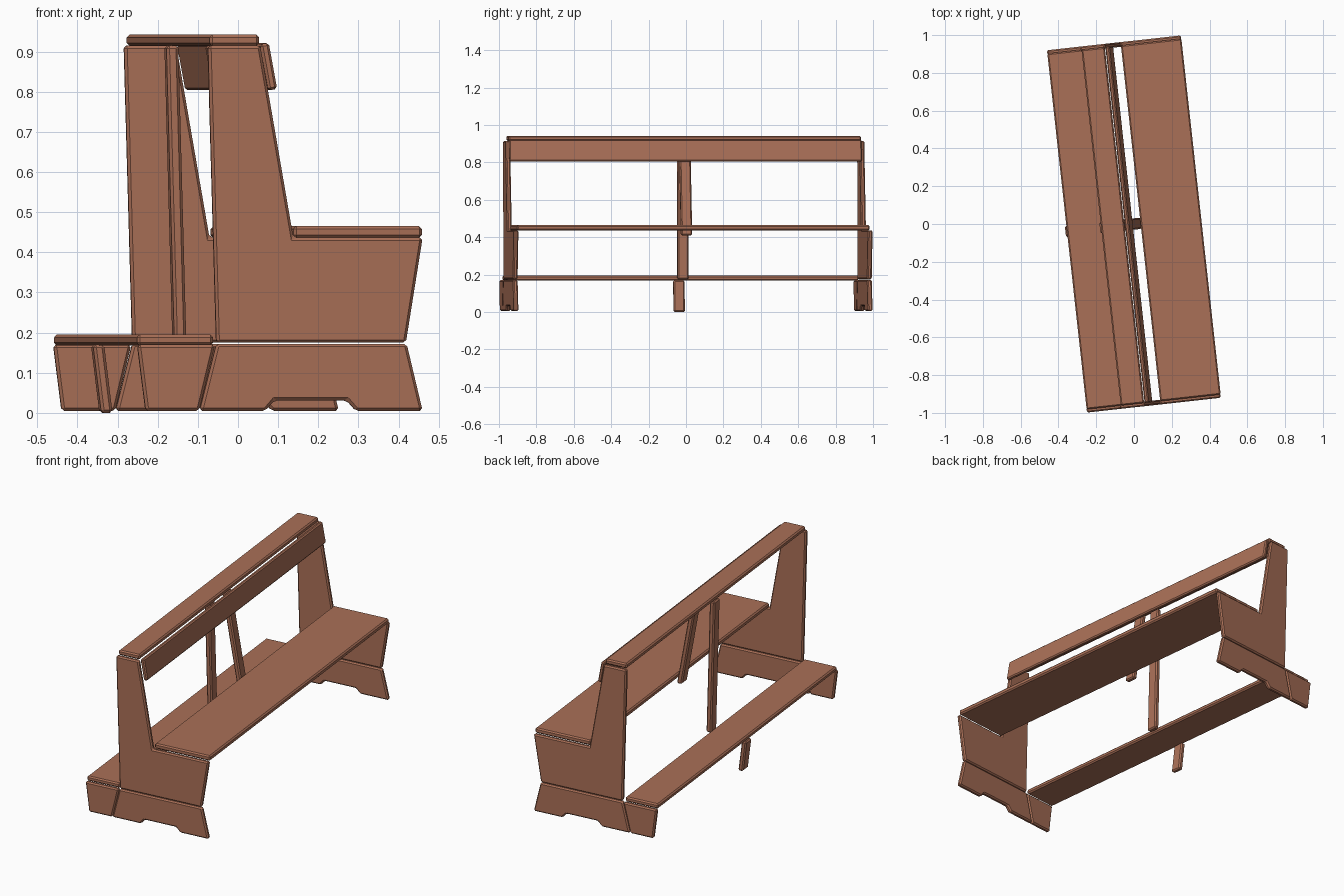
import bpy, bmesh, math
from mathutils import Matrix

if "Cube" in bpy.data.objects:
    bpy.data.objects.remove(bpy.data.objects["Cube"])

TURN = Matrix.Rotation(math.radians(6.3), 4, 'Z')   # whole bench is turned a little
wood = bpy.data.materials.new("wood")
wood.diffuse_color = (0.40, 0.16, 0.095, 1)
wood.use_nodes = True
wood.node_tree.nodes["Principled BSDF"].inputs["Base Color"].default_value = wood.diffuse_color


def prism(name, profile, y0, y1, bevel=0.007):
    """Extrude an (x, z) profile from y0 to y1 and chamfer its edges."""
    bm = bmesh.new()
    face = bm.faces.new([bm.verts.new((x, y0, z)) for x, z in profile])
    ext = bmesh.ops.extrude_face_region(bm, geom=[face])
    verts = [g for g in ext["geom"] if isinstance(g, bmesh.types.BMVert)]
    bmesh.ops.translate(bm, verts=verts, vec=(0, y1 - y0, 0))
    bmesh.ops.recalc_face_normals(bm, faces=bm.faces)
    bm.transform(TURN)
    mesh = bpy.data.meshes.new(name)
    bm.to_mesh(mesh)
    bm.free()
    mesh.materials.append(wood)
    ob = bpy.data.objects.new(name, mesh)
    bpy.context.collection.objects.link(ob)
    mod = ob.modifiers.new("chamfer", 'BEVEL')
    mod.width, mod.segments = bevel, 1
    mod.limit_method, mod.angle_limit = 'ANGLE', math.radians(15)
    return ob


def rect(x0, x1, z0, z1):
    return [(x0, z0), (x1, z0), (x1, z1), (x0, z1)]


# End pieces: upright side panel, notched main foot, small kneeler foot
panel = [(-0.16, 0.175), (0.315, 0.175), (0.357, 0.437), (0.033, 0.437),
         (-0.05, 0.915), (-0.181, 0.915)]
main_foot = [(-0.202, 0.005), (-0.037, 0.005), (-0.015, 0.031), (0.167, 0.031),
             (0.19, 0.005), (0.357, 0.005), (0.317, 0.172), (-0.16, 0.172)]
kneeler_foot = [(-0.337, 0.005), (-0.203, 0.005), (-0.163, 0.17), (-0.358, 0.17)]
OUT, IN, BOARD = 0.965, 0.94, 0.948
for side, s in (("front", -1), ("back", 1)):
    prism(side + "_side_panel", panel, s * IN, s * OUT)
    prism(side + "_main_foot", main_foot, s * IN, s * OUT)
    prism(side + "_kneeler_foot", kneeler_foot, s * IN, s * OUT)

# Long boards
prism("seat", rect(0.035, 0.357, 0.436, 0.465), -BOARD, BOARD)
prism("kneeler", rect(-0.357, -0.166, 0.168, 0.195), -BOARD, BOARD)
prism("top_cap", rect(-0.175, -0.051, 0.914, 0.942), -BOARD, BOARD)
prism("back_rail", [(-0.028, 0.803), (-0.006, 0.807), (-0.027, 0.922), (-0.049, 0.918)],
      -BOARD, BOARD, 0.006)

# Centre supports
prism("rear_post", [(-0.162, 0.175), (-0.132, 0.175), (-0.152, 0.915), (-0.182, 0.915)],
      -0.03, 0.03)
prism("sloped_post", [(0.009, 0.41), (0.039, 0.41), (-0.05, 0.915), (-0.08, 0.915)],
      -0.03, 0.03)
prism("kneeler_leg", [(-0.345, 0), (-0.317, 0), (-0.338, 0.17), (-0.366, 0.17)],
      -0.03, 0.03)
